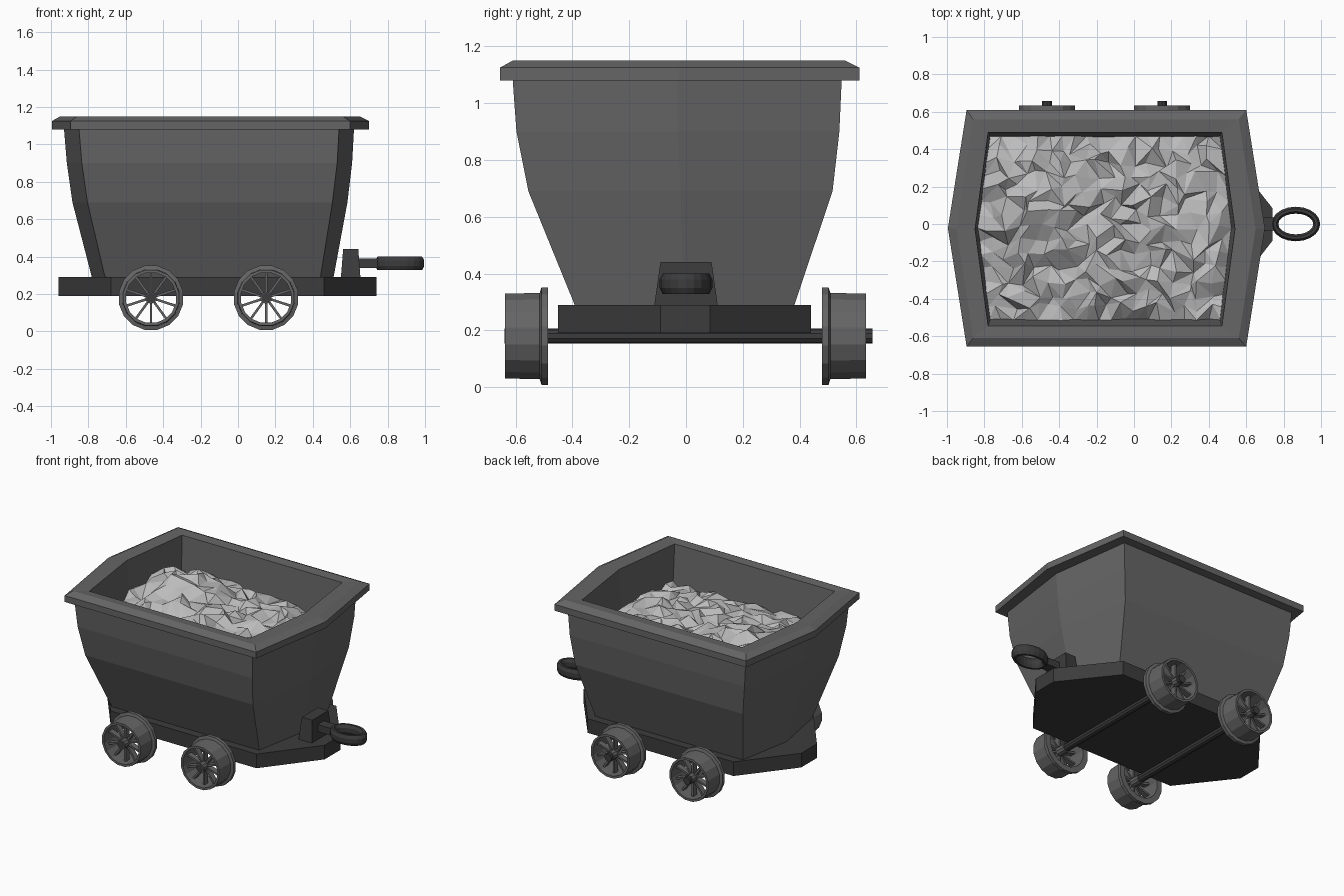
import bpy, bmesh, math, random
from mathutils import Matrix, Vector

random.seed(4)
cube = bpy.data.objects.get("Cube")
if cube:
    bpy.data.objects.remove(cube)


def material(name, value):
    m = bpy.data.materials.new(name)
    m.use_nodes = True
    m.diffuse_color = (value, value, value, 1)
    bsdf = m.node_tree.nodes["Principled BSDF"]
    bsdf.inputs["Base Color"].default_value = (value, value, value, 1)
    bsdf.inputs["Roughness"].default_value = 0.8
    return m


STEEL = material("grey steel", 0.13)
IRON = material("dark iron", 0.045)
STONE = material("pale ore", 0.5)


def finish(bm, name, mat):
    bmesh.ops.recalc_face_normals(bm, faces=bm.faces)
    me = bpy.data.meshes.new(name)
    bm.to_mesh(me)
    bm.free()
    me.materials.append(mat)
    ob = bpy.data.objects.new(name, me)
    bpy.context.collection.objects.link(ob)
    return ob


def loft(bm, rings, closed=False, caps=True):
    """Join rings of points with quads."""
    loops = [[bm.verts.new(p) for p in r] for r in rings]
    n = len(loops[0])
    pairs = list(zip(loops, loops[1:])) + ([(loops[-1], loops[0])] if closed else [])
    for a, b in pairs:
        for i in range(n):
            j = (i + 1) % n
            bm.faces.new((a[i], a[j], b[j], b[i]))
    if caps and not closed:
        bm.faces.new(loops[0])
        bm.faces.new(loops[-1])


def hexagon(x0, x1, tip, y0, y1, z):
    """Six-sided outline with pointed ends."""
    mid = (y0 + y1) / 2
    return [(x0, y0, z), (x1, y0, z), (x1 + tip, mid, z),
            (x1, y1, z), (x0, y1, z), (x0 - tip, mid, z)]


def tapered_box(bm, x0, x1, y, z0, z1, shrink_x=0.0, shrink_y=0.0):
    def rect(sx, sy, z):
        return [(x0 + sx, -y + sy, z), (x1 - sx, -y + sy, z),
                (x1 - sx, y - sy, z), (x0 + sx, y - sy, z)]
    loft(bm, [rect(0, 0, z0), rect(shrink_x, shrink_y, z1)])


# Tub: flared outer wall, overhanging rim and inner wall
bm = bmesh.new()
loft(bm, [
    hexagon(-0.71, 0.44, 0.07, -0.39, 0.38, 0.285),
    hexagon(-0.805, 0.505, 0.08, -0.555, 0.516, 0.69),
    hexagon(-0.835, 0.53, 0.08, -0.597, 0.54, 0.90),
    hexagon(-0.85, 0.54, 0.08, -0.61, 0.548, 1.08),
    hexagon(-0.895, 0.60, 0.10, -0.655, 0.61, 1.08),
    hexagon(-0.895, 0.60, 0.10, -0.655, 0.61, 1.125),
    hexagon(-0.86, 0.56, 0.09, -0.61, 0.56, 1.15),
    hexagon(-0.78, 0.47, 0.07, -0.545, 0.49, 1.145),
    hexagon(-0.765, 0.455, 0.06, -0.50, 0.46, 0.80),
])
finish(bm, "tub", STEEL)

# Ore heap: rough jittered grid rising towards one end
bm = bmesh.new()
NX, NY = 19, 14
grid = []
for i in range(NX + 1):
    row = []
    for j in range(NY + 1):
        inside = 0 < i < NX and 0 < j < NY
        jit = 0.42 if inside else 0
        u = (i + random.uniform(-jit, jit)) / NX
        v = (j + random.uniform(-jit, jit)) / NY
        tip = 0.06 * (1 - abs(2 * v - 1))
        x = -0.775 - tip + u * (1.24 + 2 * tip)
        y = -0.515 + v * 0.985
        dome = 0.09 * math.sin(math.pi * u) ** 0.6 * math.sin(math.pi * v) ** 0.6 if inside else 0
        hump = 0.13 * math.exp(-((x + 0.58) ** 2 + (y - 0.15) ** 2) / 0.07)
        z = 0.885 + dome + hump + random.uniform(-0.035, 0.035)
        row.append(bm.verts.new((x, y, z)))
    grid.append(row)
for i in range(NX):
    for j in range(NY):
        a, b, c, d = grid[i][j], grid[i + 1][j], grid[i + 1][j + 1], grid[i][j + 1]
        if random.random() < 0.5:
            bm.faces.new((a, b, c))
            bm.faces.new((a, c, d))
        else:
            bm.faces.new((a, b, d))
            bm.faces.new((b, c, d))
heap = finish(bm, "ore_heap", STONE)
if heap.data.polygons[0].normal.z < 0:
    heap.data.flip_normals()

# Chassis plate with chamfered ends
half = [(0.46, -0.45), (0.74, -0.09), (0.74, 0.085), (0.46, 0.44),
        (-0.68, 0.44), (-0.96, 0.085), (-0.96, -0.09), (-0.68, -0.45)]
bm = bmesh.new()
loft(bm, [[(x, y, z) for x, y in half] for z in (0.19, 0.29)])
finish(bm, "chassis", IRON)

# Coupling block, arm and ring
bm = bmesh.new()
tapered_box(bm, 0.55, 0.655, 0.112, 0.285, 0.44, 0.012, 0.022)
finish(bm, "coupling_block", IRON)
bm = bmesh.new()
tapered_box(bm, 0.64, 0.765, 0.035, 0.34, 0.39)
finish(bm, "coupling_arm", IRON)
bm = bmesh.new()
rings = []
for k in range(20):
    a = math.tau * k / 20
    ring = []
    for s in range(8):
        t = math.tau * (s + 0.5) / 8
        r = 0.02 * math.cos(t)
        ring.append((0.865 + (0.112 + r) * math.cos(a), (0.074 + r) * math.sin(a),
                     0.364 + 0.039 * math.sin(t)))
    rings.append(ring)
loft(bm, rings, closed=True)
finish(bm, "coupling_ring", IRON)

# Wheels: flanged hollow drum, hub and ten spokes
AXLE_Z = 0.18


def wheel(name, x, y_in, side, width):
    bm = bmesh.new()
    profile = [(0.175, 0), (0.175, 0.024), (0.155, 0.03), (0.152, width),
               (0.136, width), (0.136, 0)]
    n = 16
    rings = []
    for k in range(n):
        a = math.tau * (k + 0.5) / n
        rings.append([(r * math.cos(a), side * d, r * math.sin(a)) for r, d in profile])
    loft(bm, rings, closed=True)
    for k in range(10):
        m = (Matrix.Rotation(math.tau * (k + 0.5) / 10, 4, 'Y')
             @ Matrix.Translation((0.083, side * width * 0.6, 0))
             @ Matrix.Diagonal((0.118, 0.04, 0.013, 1)))
        bmesh.ops.create_cube(bm, size=1, matrix=m)
    bmesh.ops.create_cone(bm, cap_ends=True, segments=10, radius1=0.032, radius2=0.032,
                          depth=width, matrix=Matrix.Translation((0, side * width / 2, 0))
                          @ Matrix.Rotation(math.pi / 2, 4, 'X'))
    bmesh.ops.translate(bm, verts=bm.verts, vec=(x, y_in, AXLE_Z))
    finish(bm, name, STEEL)


for end, x in (("rear", -0.465), ("fore", 0.15)):
    wheel(end + "_wheel_right", x, -0.485, -1, 0.153)
    wheel(end + "_wheel_left", x, 0.478, 1, 0.155)
    bm = bmesh.new()
    bmesh.ops.create_cone(bm, cap_ends=True, segments=10, radius1=0.027, radius2=0.027, depth=1.295,
                          matrix=Matrix.Translation((x, 0.009, AXLE_Z))
                          @ Matrix.Rotation(math.pi / 2, 4, 'X'))
    finish(bm, end + "_axle", IRON)
